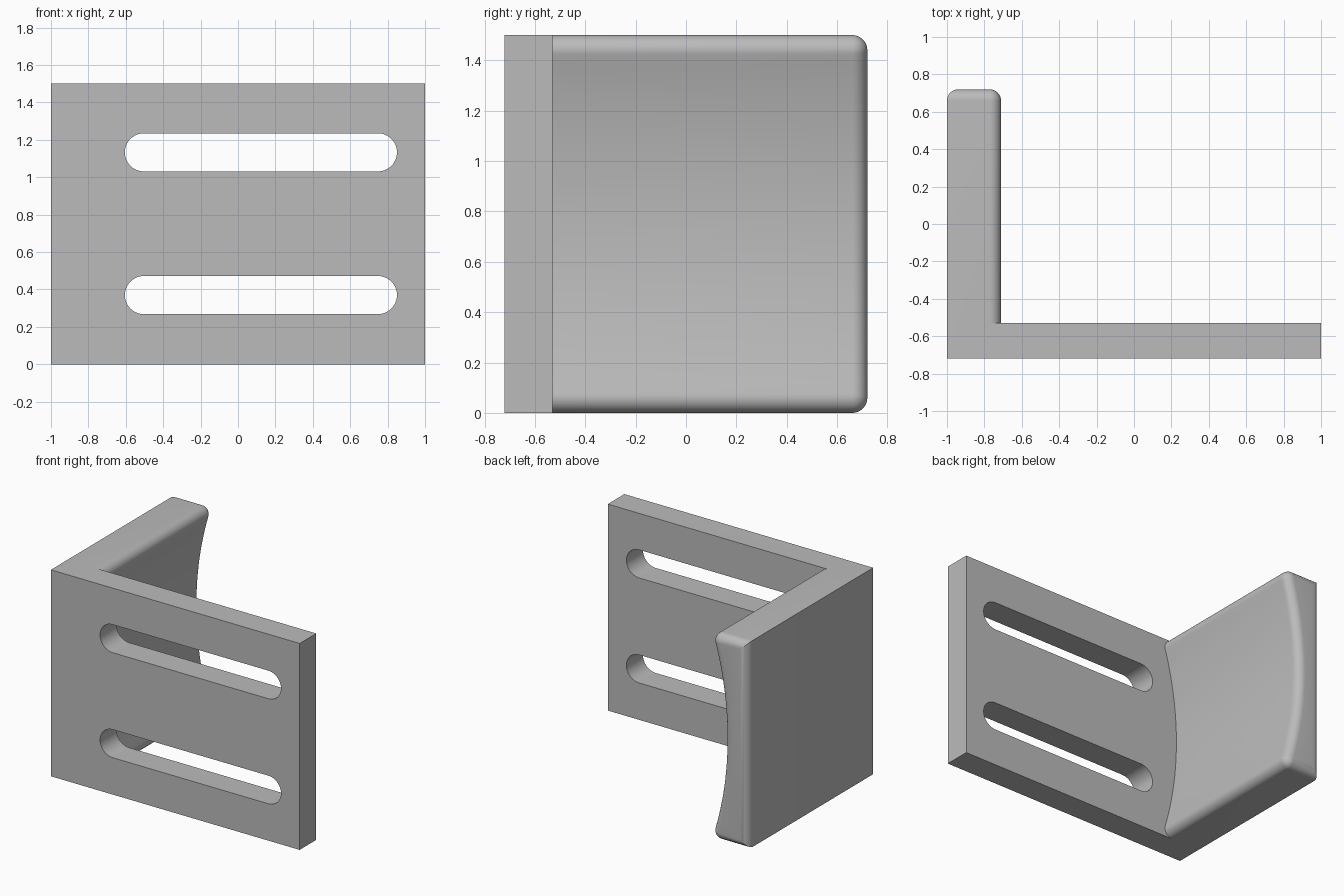
import bpy, bmesh
from math import sin, cos, pi, sqrt, asin, radians

cube = bpy.data.objects.get("Cube")
if cube:
    bpy.data.objects.remove(cube, do_unlink=True)

HEIGHT, MID = 1.5, 0.75
FRONT, INNER, BACK = -0.72, -0.53, 0.72     # y of plate front, plate back, flange end
R, ROUND = 2.4, 0.06                        # hollow radius, edge rounding
HOLLOW_X = -0.81                            # thinnest point of the flange

grey = bpy.data.materials.new("plain grey")
grey.use_nodes = True
grey.diffuse_color = (0.5, 0.5, 0.5, 1)
grey.node_tree.nodes["Principled BSDF"].inputs["Base Color"].default_value = (0.5, 0.5, 0.5, 1)


def loft(name, rings):
    """Solid through a list of equally long closed rings."""
    bm = bmesh.new()
    loops = [[bm.verts.new(p) for p in ring] for ring in rings]
    n = len(loops[0])
    for a, b in zip(loops, loops[1:]):
        for i in range(n):
            j = (i + 1) % n
            bm.faces.new((a[i], a[j], b[j], b[i]))
    bm.faces.new(loops[0])
    bm.faces.new(loops[-1])
    bmesh.ops.remove_doubles(bm, verts=bm.verts, dist=1e-5)
    bmesh.ops.recalc_face_normals(bm, faces=bm.faces)
    mesh = bpy.data.meshes.new(name)
    bm.to_mesh(mesh)
    bm.free()
    mesh.materials.append(grey)
    obj = bpy.data.objects.new(name, mesh)
    bpy.context.collection.objects.link(obj)
    return obj


def flange_ring(y, d):
    """Hollow-faced section with rounded lips, shrunk inwards by d."""
    r = ROUND - d
    cx = HOLLOW_X + R                       # centre of the hollow
    lip_dz = MID - ROUND                    # lip centre above mid height
    lip_x = cx - sqrt((R + ROUND) ** 2 - lip_dz ** 2)
    a = asin(lip_dz / (R + ROUND))
    half = []
    for i in range(17):                     # hollow, from the middle up
        t = a * i / 16
        half.append((cx - (R + d) * cos(t), (R + d) * sin(t)))
    for i in range(1, 13):                  # lip, round to the top
        t = -a + (pi / 2 + a) * i / 12
        half.append((lip_x + r * cos(t), lip_dz + r * sin(t)))
    half.append((-1 + d, MID - d))
    lower = [(x, -z) for x, z in half[:0:-1]]
    return [(x, y, MID + z) for x, z in lower + half]


def slot_ring(y, z, r=0.102, x0=-0.503, x1=0.748):
    ring = []
    for cx, start in ((x1, -pi / 2), (x0, pi / 2)):
        for i in range(25):
            t = start + pi * i / 24
            ring.append((cx + r * cos(t), y, z + r * sin(t)))
    return ring


# Front plate
plate = loft("slotted_bracket", [
    [(-1, y, 0), (1, y, 0), (1, y, HEIGHT), (-1, y, HEIGHT)] for y in (FRONT, INNER)])

# Side flange, starting inside the plate and rounded at its far end
rings = [flange_ring(-0.62, 0)]
for k in range(11):
    t = pi / 2 * k / 10
    rings.append(flange_ring(BACK - ROUND + ROUND * sin(t), ROUND * (1 - cos(t))))
flange = loft("side_flange", rings)

# Slots through the plate
slots = [loft("slot_cutter", [slot_ring(y, z) for y in (FRONT - 0.1, INNER + 0.1)])
         for z in (0.37, 1.133)]

# Join the flange, cut the slots
bpy.context.view_layer.objects.active = plate
for tool, mode in [(flange, 'UNION')] + [(s, 'DIFFERENCE') for s in slots]:
    mod = plate.modifiers.new("join", 'BOOLEAN')
    mod.object, mod.operation, mod.solver = tool, mode, 'EXACT'
    bpy.ops.object.modifier_apply(modifier=mod.name)
    bpy.data.objects.remove(tool, do_unlink=True)

# Merge coplanar faces and smooth the rounded ones
bm = bmesh.new()
bm.from_mesh(plate.data)
bmesh.ops.remove_doubles(bm, verts=bm.verts, dist=1e-5)
bmesh.ops.dissolve_limit(bm, angle_limit=radians(0.1), verts=bm.verts, edges=bm.edges)
bm.to_mesh(plate.data)
bm.free()
bpy.ops.object.select_all(action='DESELECT')
plate.select_set(True)
bpy.ops.object.shade_smooth_by_angle(angle=radians(30))
